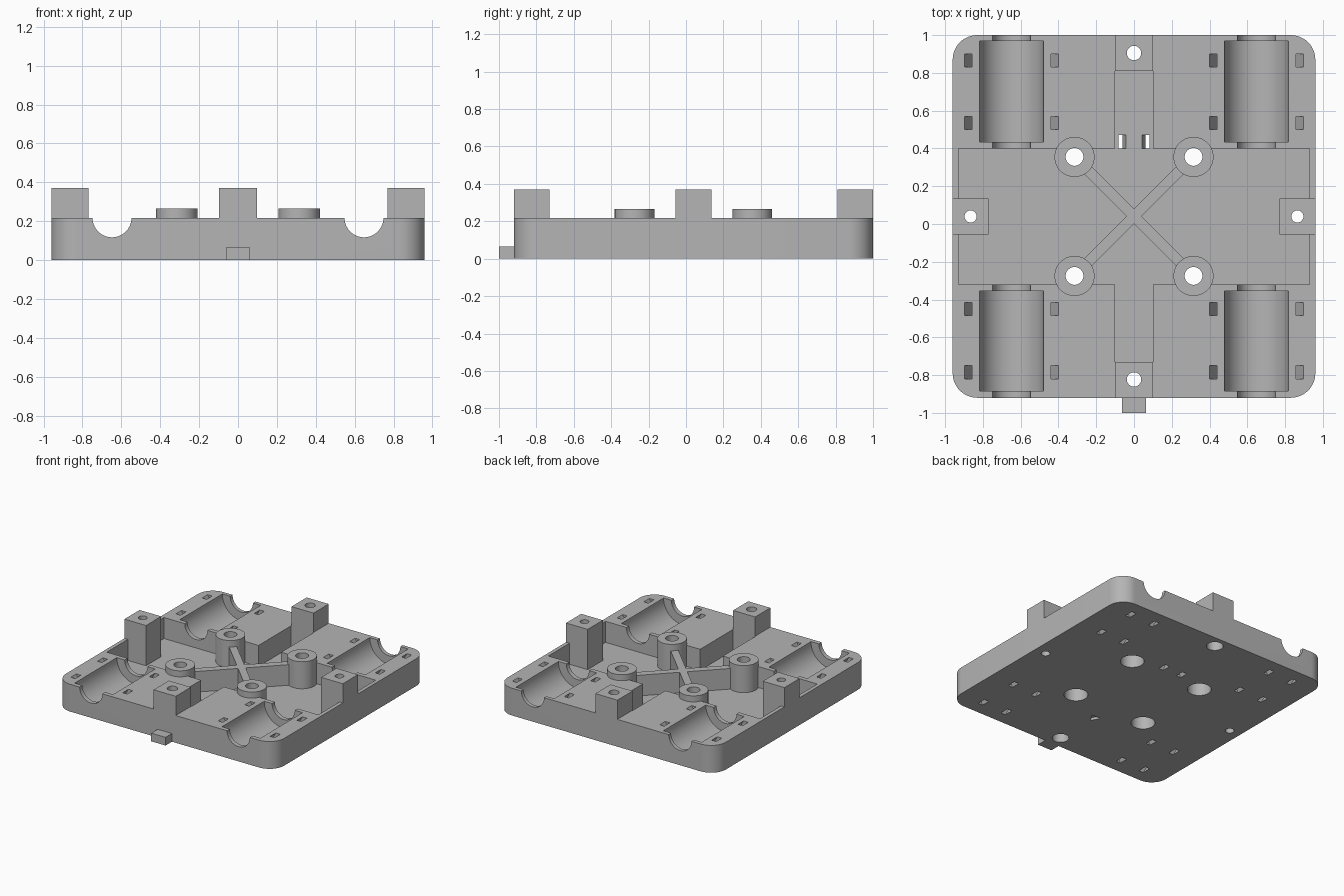
import bpy, bmesh, math
from mathutils import Matrix

cube = bpy.data.objects.get("Cube")
if cube:
    bpy.data.objects.remove(cube, do_unlink=True)

MID, TOP, FLOOR, POST = 0.04, 0.217, 0.05, 0.37   # plate centre in y and key heights

grey = bpy.data.materials.new("plain grey")
grey.use_nodes = True
grey.diffuse_color = (0.46, 0.46, 0.46, 1)
grey.node_tree.nodes["Principled BSDF"].inputs["Base Color"].default_value = grey.diffuse_color


def finish(name, bm):
    bmesh.ops.recalc_face_normals(bm, faces=bm.faces)
    mesh = bpy.data.meshes.new(name)
    bm.to_mesh(mesh)
    bm.free()
    mesh.materials.append(grey)
    obj = bpy.data.objects.new(name, mesh)
    bpy.context.scene.collection.objects.link(obj)
    return obj


def box(name, x, y, z, turn=0.0, lean=0.0):
    """Box between ranges; turn spins it about z, lean shifts x per unit of height."""
    bm = bmesh.new()
    bmesh.ops.create_cube(bm, size=1)
    for v in bm.verts:
        v.co.x *= x[1] - x[0]
        v.co.y *= y[1] - y[0]
        v.co.z = z[0] + (v.co.z + 0.5) * (z[1] - z[0])
        v.co.x += lean * v.co.z
    bmesh.ops.rotate(bm, verts=bm.verts, matrix=Matrix.Rotation(turn, 3, 'Z'))
    bmesh.ops.translate(bm, verts=bm.verts, vec=(sum(x) / 2, sum(y) / 2, 0))
    return finish(name, bm)


def cylinder(name, x, y, z, r, sides=64):
    bm = bmesh.new()
    bmesh.ops.create_cone(bm, cap_ends=True, segments=sides, radius1=r, radius2=r, depth=z[1] - z[0])
    bmesh.ops.translate(bm, verts=bm.verts, vec=(x, y, sum(z) / 2))
    return finish(name, bm)


def trough(name, x, y, r):
    """Cylinder lying along y at the plate's top surface."""
    bm = bmesh.new()
    bmesh.ops.create_cone(bm, cap_ends=True, segments=64, radius1=r, radius2=r, depth=y[1] - y[0])
    bmesh.ops.rotate(bm, verts=bm.verts, matrix=Matrix.Rotation(math.pi / 2, 3, 'X'))
    bmesh.ops.translate(bm, verts=bm.verts, vec=(x, sum(y) / 2, TOP))
    return finish(name, bm)


def combine(body, parts, operation):
    for part in parts:
        part.hide_render = True
        mod = body.modifiers.new("join", 'BOOLEAN')
        mod.operation, mod.solver, mod.object = operation, 'EXACT', part
    mesh = bpy.data.meshes.new_from_object(body.evaluated_get(bpy.context.evaluated_depsgraph_get()))
    body.modifiers.clear()
    body.data = mesh
    for part in parts:
        bpy.data.objects.remove(part, do_unlink=True)


# Base plate with rounded upright corners
base = box("base_plate", (-0.96, 0.96), (-0.92, 1.0), (0, TOP))
bm = bmesh.new()
bm.from_mesh(base.data)
upright = [e for e in bm.edges if abs(e.verts[0].co.z - e.verts[1].co.z) > 0.1]
bmesh.ops.bevel(bm, geom=upright, offset=0.13, segments=12, profile=0.5, affect='EDGES')
bm.to_mesh(base.data)
bm.free()

# Central pocket and lengthwise channel
combine(base, [
    box("pocket", (-0.93, 0.93), (-0.32, 0.40), (FLOOR, 0.5)),
    box("channel", (-0.10, 0.10), (-0.73, 0.81), (FLOOR, 0.5)),
], 'DIFFERENCE')

# Corner cradles: wide trough plus narrow end openings
cuts = []
for x in (-0.648, 0.648):
    for wide, narrow in (((0.435, 0.97), (0.36, 1.05)), ((-0.885, -0.355), (-0.97, -0.28))):
        cuts += [trough("cradle", x, wide, 0.169), trough("cradle_end", x, narrow, 0.1)]
combine(base, cuts, 'DIFFERENCE')

# Strap slots leaning inward under each cradle
cuts = []
for side in (-1, 1):
    for y in (0.865, 0.535, -0.45, -0.785):
        for way in (-1, 1):
            x = side * 0.648 + way * 0.107
            cuts.append(box("strap_slot", (x - 0.02, x + 0.02), (y - 0.035, y + 0.035),
                            (-0.02, 0.24), lean=way * 0.56))
    # Small slots in the channel floor
    x = side * 0.082
    cuts.append(box("channel_slot", (x - 0.02, x + 0.02), (0.4, 0.47), (-0.02, 0.06), lean=-side * 0.4))
combine(base, cuts, 'DIFFERENCE')

# Edge posts, bosses, cross ribs and front tab
bosses = [(x, MID + y) for x in (-0.315, 0.315) for y in (-0.315, 0.315)]
parts = [
    box("front_post", (-0.097, 0.097), (-0.92, -0.73), (0.02, POST)),
    box("back_post", (-0.097, 0.097), (0.81, 1.0), (0.02, POST)),
    box("left_post", (0.77, 0.96), (MID - 0.095, MID + 0.095), (0.02, POST)),
    box("right_post", (-0.96, -0.77), (MID - 0.095, MID + 0.095), (0.02, POST)),
    box("front_tab", (-0.063, 0.063), (-1.0, -0.9), (0, 0.065)),
]
for turn in (math.pi / 4, -math.pi / 4):
    parts.append(box("rib", (-0.445, 0.445), (MID - 0.028, MID + 0.028), (0.02, TOP - 0.003), turn=turn))
for x, y in bosses:
    parts.append(cylinder("boss", x, y, (0.02, 0.265), 0.106))
combine(base, parts, 'UNION')

# Screw holes with wider recesses underneath
through = (-0.05, 0.5)
cuts = [cylinder("side_hole", x, MID, through, 0.032) for x in (-0.865, 0.865)]
for y in (-0.823, 0.905):
    cuts += [cylinder("end_hole", 0, y, through, 0.038), cylinder("end_recess", 0, y, (-0.05, 0.1), 0.06)]
for x, y in bosses:
    cuts += [cylinder("boss_hole", x, y, through, 0.047), cylinder("boss_recess", x, y, (-0.05, 0.12), 0.086)]

# Direction arrow sunk in the underside
arrow = cylinder("arrow", 0, 0, (-0.03, 0.02), 0.045, sides=3)
arrow.data.transform(Matrix.Translation((0, -0.445, 0)) @ Matrix.Rotation(math.pi, 4, 'Z'))
cuts.append(arrow)
combine(base, cuts, 'DIFFERENCE')

# Smooth round walls, keep corners sharp
bpy.ops.object.select_all(action='DESELECT')
base.select_set(True)
bpy.context.view_layer.objects.active = base
bpy.ops.object.shade_smooth_by_angle(angle=math.radians(30))
